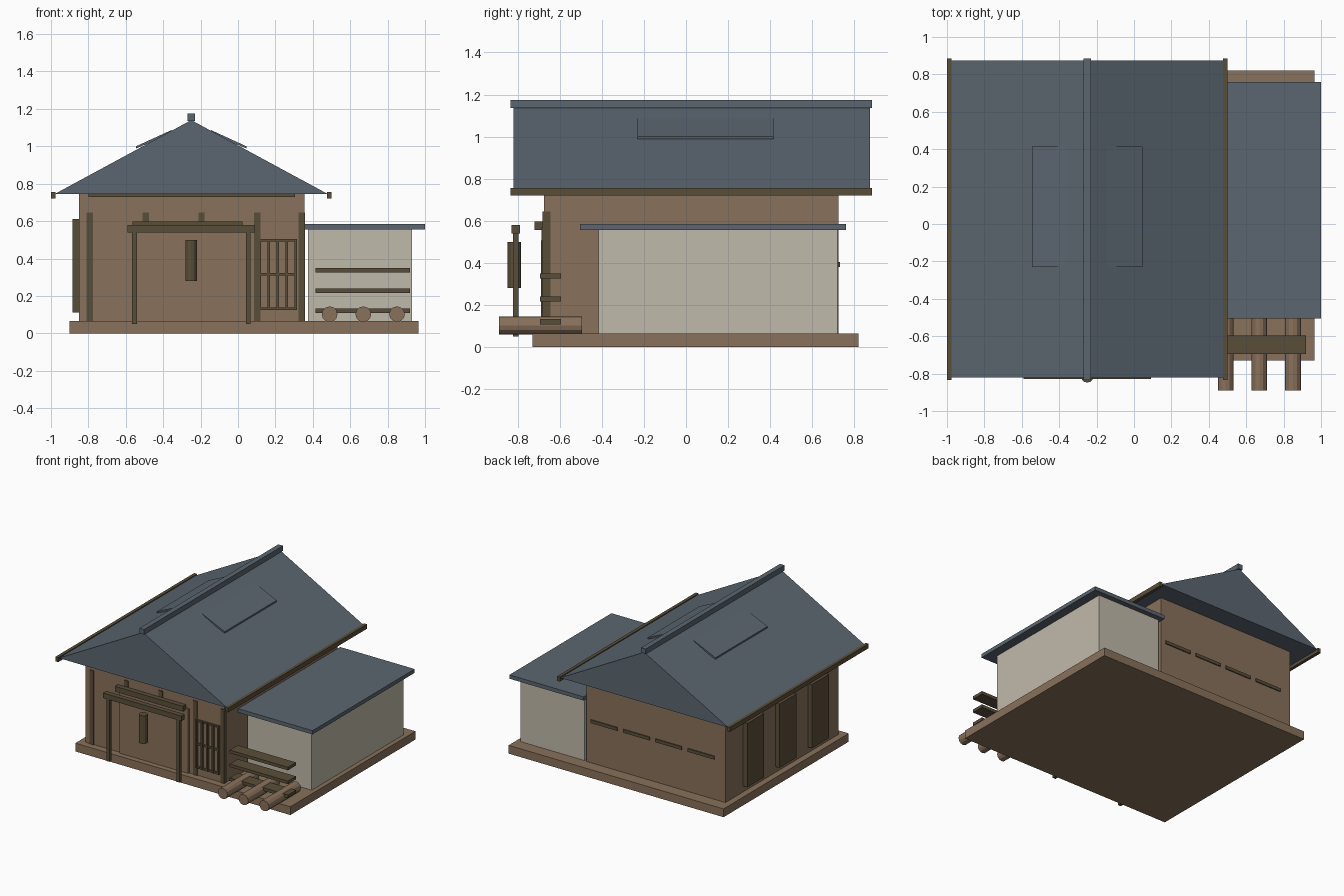
import bpy, bmesh
from math import atan2
from mathutils import Matrix, Vector

cube = bpy.data.objects.get("Cube")
if cube:
    bpy.data.objects.remove(cube, do_unlink=True)


def material(name, rgb):
    m = bpy.data.materials.new(name)
    m.use_nodes = True
    m.diffuse_color = (*rgb, 1)
    m.node_tree.nodes["Principled BSDF"].inputs["Base Color"].default_value = (*rgb, 1)
    return m


WOOD = material("warm brown wood", (0.25, 0.165, 0.105))
DARK = material("dark timber", (0.102, 0.076, 0.042))
SLATE = material("slate blue roof", (0.105, 0.133, 0.162))
PLASTER = material("pale plaster", (0.53, 0.49, 0.405))


def finish(name, bm, mat):
    bmesh.ops.recalc_face_normals(bm, faces=bm.faces)
    mesh = bpy.data.meshes.new(name)
    bm.to_mesh(mesh)
    bm.free()
    mesh.materials.append(mat)
    ob = bpy.data.objects.new(name, mesh)
    bpy.context.collection.objects.link(ob)
    return ob


def box(name, mat, x, y, z):
    """Box from (low, high) ranges on each axis."""
    bm = bmesh.new()
    centre = Vector([sum(r) / 2 for r in (x, y, z)])
    size = [r[1] - r[0] for r in (x, y, z)]
    bmesh.ops.create_cube(bm, size=1, matrix=Matrix.Translation(centre) @ Matrix.Diagonal((*size, 1)))
    return finish(name, bm, mat)


def cylinder(name, mat, centre, radius, depth, axis="Z", sides=12):
    bm = bmesh.new()
    turn = Matrix.Rotation(atan2(1, 0), 4, "X") if axis == "Y" else Matrix()
    bmesh.ops.create_cone(bm, cap_ends=True, segments=sides, radius1=radius, radius2=radius,
                          depth=depth, matrix=Matrix.Translation(centre) @ turn)
    return finish(name, bm, mat)


def prism(name, mat, profile, y0, y1):
    """Extrude an XZ outline along Y."""
    bm = bmesh.new()
    face = bm.faces.new([bm.verts.new((x, y0, z)) for x, z in profile])
    ext = bmesh.ops.extrude_face_region(bm, geom=[face])
    moved = [v for v in ext["geom"] if isinstance(v, bmesh.types.BMVert)]
    bmesh.ops.translate(bm, verts=moved, vec=(0, y1 - y0, 0))
    return finish(name, bm, mat)


RIDGE = -0.25

# Foundation and main house
box("foundation", WOOD, (-0.9, 0.965), (-0.73, 0.82), (0, 0.065))
box("main_walls", WOOD, (-0.85, 0.355), (-0.675, 0.725), (0.065, 0.745))
box("front_wall_plate", DARK, (-0.8, 0.305), (-0.69, -0.66), (0.73, 0.745))

# Side annex
box("annex_walls", PLASTER, (0.375, 0.93), (-0.415, 0.72), (0.065, 0.53))
box("annex_ceiling", PLASTER, (0.375, 0.93), (-0.415, 0.72), (0.53, 0.556))
box("annex_roof", SLATE, (0.355, 1.0), (-0.505, 0.76), (0.555, 0.585))

# Main gabled roof with ridge, eave beams and raised patches
prism("main_roof", SLATE, [(RIDGE - 0.73, 0.745), (RIDGE + 0.73, 0.745), (RIDGE, 1.14)], -0.82, 0.875)
box("roof_ridge", SLATE, (RIDGE - 0.02, RIDGE + 0.02), (-0.835, 0.885), (1.135, 1.175))
for side, label in ((-1, "right"), (1, "left")):
    edges = sorted((RIDGE + side * 0.725, RIDGE + side * 0.75))
    box(f"{label}_eave_beam", DARK, edges, (-0.835, 0.885), (0.72, 0.755))
    patch = [(0.295, 1.0), (0.105, 1.087), (0.105, 1.07), (0.295, 0.988)]
    prism(f"{label}_roof_patch", SLATE, [(RIDGE + side * x, z) for x, z in patch], -0.23, 0.415)

# Front posts
for i, x in enumerate((-0.793, -0.493, -0.195, 0.103, 0.341)):
    box(f"front_post_{i + 1}", DARK, (x - 0.017, x + 0.017), (-0.682, -0.645), (0.065, 0.645))

# Entrance door and lintel
box("entrance_door", WOOD, (-0.545, 0.05), (-0.688, -0.67), (0.065, 0.57))
box("entrance_lintel", DARK, (-0.565, 0.025), (-0.72, -0.683), (0.555, 0.597))

# Freestanding entrance gate with hanging lantern
for x, label in ((-0.553, "right"), (0.055, "left")):
    box(f"{label}_gate_post", DARK, (x - 0.013, x + 0.013), (-0.823, -0.797), (0.05, 0.545))
box("gate_beam", DARK, (-0.59, 0.09), (-0.83, -0.79), (0.54, 0.58))
cylinder("hanging_lantern", DARK, (RIDGE, -0.816, 0.39), 0.032, 0.22)

# Lattice window
for i in range(5):
    x = 0.117 + i * 0.048
    box(f"lattice_upright_{i + 1}", DARK, (x - 0.007, x + 0.007), (-0.69, -0.67), (0.125, 0.505))
for i, z in enumerate((0.132, 0.315, 0.498)):
    box(f"lattice_rail_{i + 1}", DARK, (0.11, 0.316), (-0.688, -0.67), (z - 0.007, z + 0.007))

# Shutters on the side wall
for i, y in enumerate((-0.4, 0, 0.4)):
    box(f"side_shutter_{i + 1}", DARK, (-0.885, -0.848), (y - 0.105, y + 0.105), (0.11, 0.61))

# Vent slots on the back wall
for i in range(4):
    x = -0.64 + i * 0.28
    box(f"back_vent_{i + 1}", DARK, (x - 0.115, x + 0.115), (0.72, 0.733), (0.38, 0.405))

# Shelf planks and logs before the annex
for i, z in enumerate((0.12, 0.228, 0.337)):
    box(f"shelf_plank_{i + 1}", DARK, (0.415, 0.92), (-0.695, -0.595), (z - 0.012, z + 0.012))
for i, x in enumerate((0.49, 0.67, 0.85)):
    cylinder(f"log_{i + 1}", WOOD, (x, -0.692, 0.102), 0.042, 0.395, "Y")
